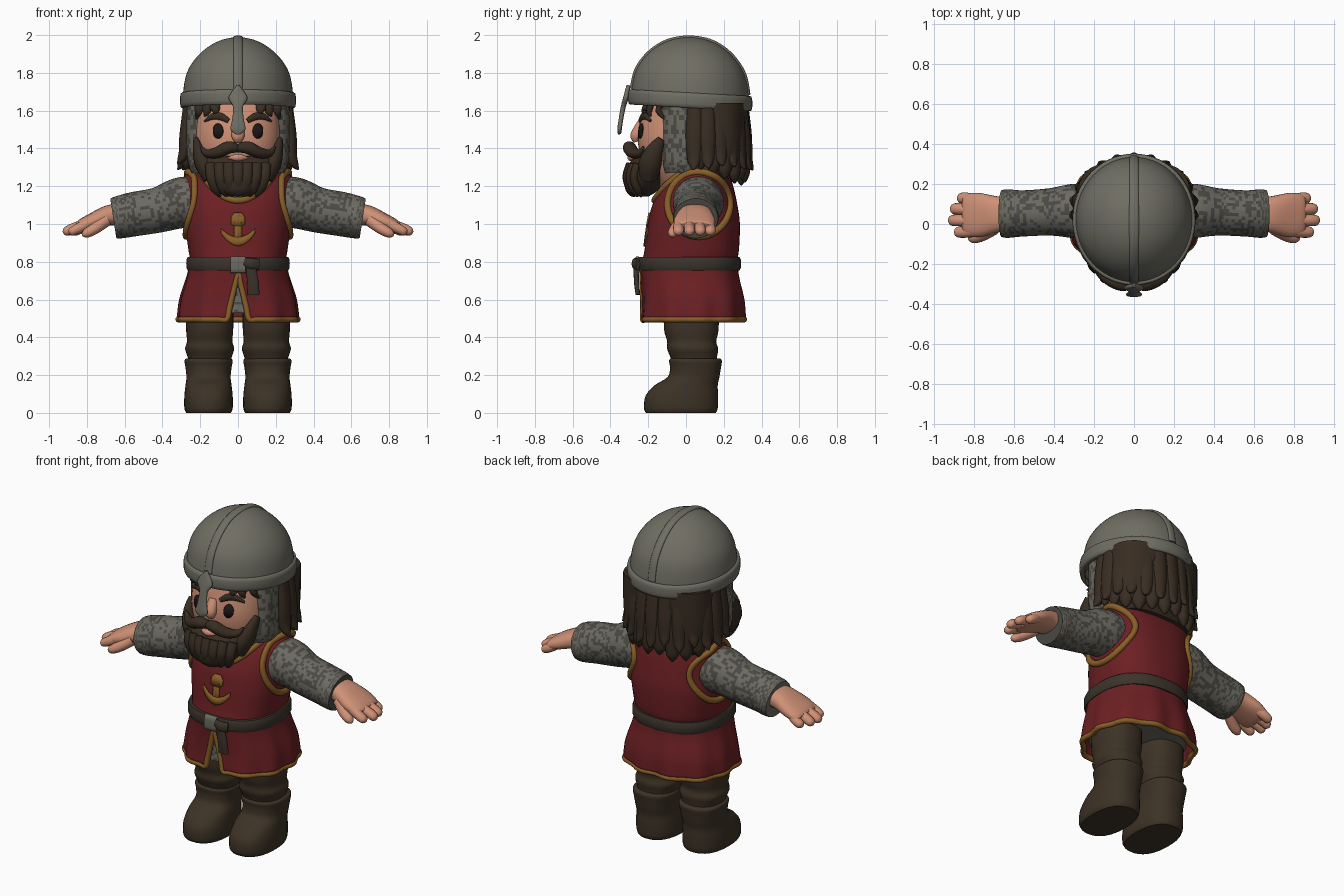
import bpy, bmesh, random
from math import sin, cos, pi, asin
from mathutils import Vector

if "Cube" in bpy.data.objects:
    bpy.data.objects.remove(bpy.data.objects["Cube"], do_unlink=True)
rng = random.Random(4)


def material(name, r, g, b):
    m = bpy.data.materials.new(name)
    m.use_nodes = True
    m.diffuse_color = (r, g, b, 1)
    node = m.node_tree.nodes["Principled BSDF"]
    node.inputs["Base Color"].default_value = (r, g, b, 1)
    node.inputs["Roughness"].default_value = 0.8
    return m


STEEL = material("helmet steel", 0.16, 0.155, 0.125)
MAIL = material("mail grey", 0.15, 0.145, 0.12)
MAIL_DARK = material("mail shadow grey", 0.07, 0.068, 0.056)
SKIN = material("skin", 0.62, 0.28, 0.18)
HAIR = material("dark brown hair", 0.04, 0.026, 0.016)
RED = material("tunic red", 0.15, 0.014, 0.017)
GOLD = material("gold trim", 0.25, 0.115, 0.02)
LEATHER = material("boot leather", 0.046, 0.032, 0.019)
BELT = material("belt leather", 0.045, 0.034, 0.025)
EYE = material("eye dark", 0.012, 0.009, 0.008)


def speckle(c):
    return int(rng.random() < 0.42)


def finish(name, bm, mats, rule=None):
    bmesh.ops.recalc_face_normals(bm, faces=bm.faces)
    if rule:
        for f in bm.faces:
            f.material_index = rule(f.calc_center_median())
    mesh = bpy.data.meshes.new(name)
    bm.to_mesh(mesh)
    bm.free()
    for m in mats:
        mesh.materials.append(m)
    mesh.shade_smooth()
    mesh.set_sharp_from_angle(angle=0.9)
    obj = bpy.data.objects.new(name, mesh)
    bpy.context.collection.objects.link(obj)
    return obj


def smooth_rows(rows, steps, closed=False):
    n, out = len(rows), []
    get = lambda i: rows[i % n] if closed else rows[max(0, min(n - 1, i))]
    for i in range(n if closed else n - 1):
        quad = [get(i + k) for k in (-1, 0, 1, 2)]
        for s in range(steps):
            t = s / steps
            out.append([0.5 * (2 * q + (r - p) * t + (2 * p - 5 * q + 4 * r - w) * t * t
                               + (3 * q - p - 3 * r + w) * t ** 3) for p, q, r, w in zip(*quad)])
    return out if closed else out + [list(rows[-1])]


def sweep(name, rows, mats, sides=14, steps=4, closed=False, ref=(0, 0, 1), along=None, power=2, rule=None):
    """Rows are (x, y, z, half width, half depth), smoothed and skinned."""
    rows = smooth_rows(rows, steps, closed)
    mid = [Vector(r[:3]) for r in rows]
    n, bm, rings, ref = len(rows), bmesh.new(), [], Vector(ref)
    for i, row in enumerate(rows):
        a, b = (i - 1, (i + 1) % n) if closed else (max(i - 1, 0), min(i + 1, n - 1))
        t = Vector(along) if along else (mid[b] - mid[a]).normalized()
        v = (ref - t * ref.dot(t)).normalized()
        u = v.cross(t)
        ring = []
        for k in range(sides):
            c, s = cos(2 * pi * k / sides), sin(2 * pi * k / sides)
            f = (abs(c) ** power + abs(s) ** power) ** (-1 / power)
            ring.append(bm.verts.new(mid[i] + u * c * f * max(row[3], 0.002) + v * s * f * max(row[4], 0.002)))
        rings.append(ring)
    for i in range(n if closed else n - 1):
        p, q = rings[i], rings[(i + 1) % n]
        for k in range(sides):
            j = (k + 1) % sides
            bm.faces.new((p[k], p[j], q[j], q[k]))
    if not closed:
        bm.faces.new(rings[0])
        bm.faces.new(rings[-1])
    return finish(name, bm, mats if isinstance(mats, list) else [mats], rule)


def stack(name, rows, mats, sides=32, power=2.4, **kw):
    """Upright form from (x, y, z, half width, half depth) sections."""
    return sweep(name, rows, mats, sides, ref=(0, 1, 0), along=(0, 0, 1), power=power, **kw)


def section(rows, z):
    for a, b in zip(rows, rows[1:]):
        if z <= b[2]:
            t = max(0, (z - a[2]) / (b[2] - a[2]))
            return [p + (q - p) * t for p, q in zip(a, b)]
    return rows[-1]


def front(rows, x, z, out=0.0):
    r = section(rows, z)
    return r[1] - r[4] * max(0, 1 - abs(x / r[3]) ** 2.4) ** (1 / 2.4) - out


def around(rows, angle, z, out=0.0):
    r = section(rows, z)
    c, s = cos(angle), sin(angle)
    f = (abs(c) ** 2.4 + abs(s) ** 2.4) ** (-1 / 2.4)
    return (c * f * (r[3] + out), r[1] + s * f * (r[4] + out), z)


def plate(name, spans, rows, mat):
    """Thin painted patch from (x, low z, high z) spans laid on a form."""
    bm = bmesh.new()
    cols = [[bm.verts.new((x, front(rows, x, z, 0.005), z)) for z in (lo, (lo + hi) / 2, hi)] for x, lo, hi in spans]
    for p, q in zip(cols, cols[1:]):
        for k in (0, 1):
            bm.faces.new((p[k], q[k], q[k + 1], p[k + 1]))
    mod = finish(name, bm, [mat]).modifiers.new("thickness", "SOLIDIFY")
    mod.thickness, mod.offset = 0.008, 0


# Tunic body, with mail showing inside the neckline
BODY = smooth_rows([(0, .035, .49, .31, .27), (0, .037, .6, .298, .262), (0, .022, .72, .262, .25),
                    (0, .017, .79, .25, .25), (0, .03, .86, .262, .25), (0, .042, 1.0, .28, .243),
                    (0, .047, 1.1, .28, .225), (0, .063, 1.2, .288, .187), (0, .085, 1.26, .278, .14),
                    (0, .09, 1.295, .23, .1)], 6)
neck = lambda x: 1.125 + 3.6 * x * x
stack("tunic_top", [r for r in BODY if r[2] > 0.74], [RED, MAIL], sides=72, steps=2,
      rule=lambda c: int(c.z > neck(c.x) and c.y < 0.2))
xs = [i * 0.04 for i in range(-5, 6)]
sweep("neck_trim", [(x, front(BODY, x, neck(x), .002), neck(x), .014, .018) for x in xs]
      + [(.21, .1, 1.29, .014, .018), (.13, .18, 1.275, .014, .018), (-.13, .18, 1.275, .014, .018),
         (-.21, .1, 1.29, .014, .018)], GOLD, sides=10, closed=True)

# Skirt split at the front, with gold edging and a mail layer beneath
slit = lambda z: max(0.003, 0.06 * (0.745 - z) / 0.255)


def skirt_point(t, z, out=0.0):
    d = asin(slit(z) / section(BODY, z)[3])
    a = -pi / 2 + d + t * (2 * pi - 2 * d)
    return around(BODY, a, z, out + 0.008 * sin(11 * a) * (0.79 - z) / 0.3)


bm = bmesh.new()
grid = [[bm.verts.new(skirt_point(t / 72, .49 + .03 * i)) for t in range(73)] for i in range(11)]
for p, q in zip(grid, grid[1:]):
    for k in range(72):
        bm.faces.new((p[k], p[k + 1], q[k + 1], q[k]))
mod = finish("tunic_skirt", bm, [RED]).modifiers.new("thickness", "SOLIDIFY")
mod.thickness, mod.offset = 0.02, 0
edge = [skirt_point(t / 48, .495) for t in range(49)]
edge += [skirt_point(1, z) for z in (.55, .62, .69)] + [skirt_point(0, z) for z in (.74, .69, .62, .55)]
sweep("skirt_trim", [(*p, .016, .016) for p in edge], GOLD, sides=10, steps=3, closed=True)
stack("mail_skirt", [(0, .03, .53, .27, .235), (0, .03, .62, .265, .232), (0, .02, .76, .23, .225)],
      [MAIL, MAIL_DARK], sides=80, steps=7, rule=speckle)

# Belt, buckle and hanging strap
sweep("belt", [(*around(BODY, k * pi / 18, .79, .008), .016, .036) for k in range(36)], BELT, 12, 2, True, power=4)
sweep("belt_buckle", [(-.04, -.256, .785, .014, .044), (.04, -.256, .785, .014, .044)], MAIL, 16, power=5)
sweep("belt_knot", [(.035, -.262, .8, .014, .022), (.07, -.27, .79, .018, .03), (.11, -.255, .785, .012, .03)], BELT)
sweep("belt_strap", [(.065, -.265, .79, .012, .025), (.078, -.262, .7, .014, .03), (.082, -.255, .625, .012, .032)],
      BELT, ref=(1, 0, 0), power=3)

# Chest emblem
plate("emblem_stem", [(-.02, .9, 1.01), (0, .88, 1.06), (.02, .9, 1.01)], BODY, GOLD)
plate("emblem_head", [(-.038, 1.0, 1.035), (-.02, .99, 1.06), (.02, .99, 1.06), (.038, 1.0, 1.035)], BODY, GOLD)
plate("emblem_arms", [(x * .01, .885 + abs(x) ** 2 * .0008, .93 + abs(x) ** 2 * .0006) for x in range(-9, 10)],
      BODY, GOLD)

# Limbs, one side at a time
for side, s in (("left", 1), ("right", -1)):
    sleeve = [(.2, .065, 1.115, .13, .135), (.3, .065, 1.112, .135, .135), (.42, .06, 1.075, .118, .12),
              (.55, .053, 1.052, .115, .117), (.63, .052, 1.035, .121, .112), (.66, .052, 1.03, .117, .106)]
    sweep(side + "_sleeve", [(s * x, *r) for x, *r in sleeve], [MAIL, MAIL_DARK], 44, 8, rule=speckle)
    hand = [(.62, .05, 1.05, .08, .06), (.69, .048, 1.045, .092, .053), (.77, .045, 1.015, .11, .043),
            (.83, .045, .99, .105, .034), (.85, .045, .982, .09, .024)]
    sweep(side + "_hand", [(s * x, *r) for x, *r in hand], SKIN, 24, power=2.5)
    for k, (y, tip) in enumerate(((.128, .88), (.075, .915), (.018, .925), (-.04, .895))):
        sweep(f"{side}_finger_{k}", [(s * .79, y * .9, 1.005, .028, .03), (s * (tip - .045), y, .975, .029, .027),
              (s * (tip - .012), y, .958, .025, .022), (s * tip, y, .952, .008, .008)], SKIN)
    sweep(side + "_thumb", [(s * .7, -.02, 1.02, .035, .035), (s * .76, -.055, .975, .032, .03),
          (s * .805, -.07, .95, .026, .024), (s * .825, -.072, .942, .008, .008)], SKIN)
    rim = []
    for k in range(24):
        y, z = .068 + .165 * cos(k * pi / 12), 1.105 + .17 * sin(k * pi / 12)
        r = section(BODY, z)
        x = r[3] * max(.35, 1 - abs((y - r[1]) / r[4]) ** 2.4) ** (1 / 2.4)
        rim.append((s * (x + .003), y, z, .019, .017))
    sweep(side + "_armhole_trim", rim, GOLD, 10, 3, True, ref=(1, 0, 0))
    x = s * .15
    stack(side + "_trouser_leg", [(x, .045, .26, .108, .115), (x, .04, .3, .118, .125), (x, .035, .34, .13, .135),
          (x, .03, .38, .12, .13), (x, .028, .45, .125, .145), (x, .028, .62, .125, .145)], LEATHER)
    x = s * .156
    stack(side + "_boot", [(x, -.027, 0, .118, .185), (x, -.027, .025, .128, .195), (x, -.022, .09, .128, .192),
          (x, 0, .145, .122, .168), (x, .04, .19, .117, .137), (x, .05, .24, .122, .135),
          (x, .05, .275, .128, .14), (x, .05, .287, .12, .132)], LEATHER)

# Head and mail side guards
HEAD = smooth_rows([(0, -.02, 1.2, .14, .13), (0, -.03, 1.3, .2, .19), (0, -.025, 1.42, .23, .228),
                    (0, -.02, 1.54, .23, .225), (0, -.01, 1.68, .215, .2)], 6)
stack("head", HEAD, SKIN, sides=48, steps=1)
stack("mail_coif", [(0, .03, 1.27, .245, .15), (0, .03, 1.34, .268, .168), (0, .03, 1.5, .274, .17),
      (0, .03, 1.66, .27, .17)], [MAIL, MAIL_DARK], sides=84, power=4, steps=7, rule=speckle)
sweep("nose", [(0, -.235, 1.54, .025, .02), (0, -.265, 1.47, .035, .03), (0, -.262, 1.435, .02, .015)], SKIN,
      ref=(0, 1, 0))

# Face details, beard and moustache
for side, s in (("left", 1), ("right", -1)):
    plate(side + "_eye", [(s * .105 + .027 * cos(a), 1.492 - .04 * sin(a), 1.492 + .04 * sin(a))
                          for a in [pi * (.04 + .092 * k) for k in range(11)]], HEAD, EYE)
    sweep(side + "_eyebrow", [(s * x, front(HEAD, x, z), z, .012, h) for x, z, h in
          ((.05, 1.545, .012), (.09, 1.568, .02), (.13, 1.57, .018), (.175, 1.545, .006))], HAIR)
    sweep(side + "_moustache", [(0, -.285, 1.4, .028, .022), (s * .05, -.3, 1.405, .035, .034),
          (s * .11, -.28, 1.378, .035, .03), (s * .165, -.245, 1.375, .025, .02),
          (s * .195, -.225, 1.41, .006, .006)], HAIR)
    sweep(side + "_sideburn", [(s * .222, -.13, 1.45, .02, .015), (s * .21, -.165, 1.39, .045, .03),
          (s * .185, -.19, 1.32, .06, .045), (s * .14, -.2, 1.25, .05, .05)], HAIR, ref=(1, 0, 0))
    for k, x in enumerate((.12, .16, .2)):
        sweep(f"{side}_fringe_{k}", [(s * x, front(HEAD, x, 1.64, .005), 1.65, .028, .016),
              (s * x * 1.03, front(HEAD, x, 1.6, .01), 1.6, .024, .016),
              (s * x * 1.1, front(HEAD, x * 1.1, 1.55, .004), 1.55 + .02 * (2 - k), .004, .004)], HAIR, ref=(0, 1, 0))
stack("beard", [(0, -.245, 1.145, .05, .045), (0, -.235, 1.175, .11, .083), (0, -.215, 1.23, .165, .112),
      (0, -.195, 1.29, .192, .122), (0, -.18, 1.335, .196, .11), (0, -.17, 1.36, .185, .09)], HAIR, power=2)
for k in range(-3, 4):
    x = k * .048
    y = -.325 + 1.9 * x * x
    sweep(f"beard_lock_{k + 3}", [(x, y + .03, 1.32, .03, .022), (x * .95, y + .012, 1.25, .032, .024),
          (x * .8, y + .03, 1.185, .027, .022), (x * .65, y + .05, 1.145, .006, .006)], HAIR, ref=(0, 1, 0))
sweep("lower_lip", [(-.05, -.272, 1.35, .008, .005), (0, -.29, 1.352, .02, .02), (.05, -.272, 1.35, .008, .005)], SKIN)

# Hair mass with two layers of pointed locks
stack("hair", [(0, .15, 1.24, .22, .11), (0, .145, 1.32, .262, .155), (0, .14, 1.45, .278, .175),
      (0, .13, 1.64, .28, .19)], HAIR, power=2.8)
for k in range(25):
    a, inner = pi * (k / 24 * 1.08 - .04), k % 2
    size, low = (.96, 1.215) if inner else (1.0, 1.3)
    low += rng.uniform(-.02, .025) + .07 * (1 - sin(a)) * inner
    flare = 1.06 if inner else 1.19
    path = ((1.63, 1.0, .04, .02), (1.47, 1.05, .046, .027), (low + .07, 1.05, .04, .03),
            (low + .025, (1.05 + flare) / 2, .026, .02), (low, flare, .004, .004))
    sweep(f"hair_lock_{k}", [(.272 * size * f * cos(a), .075 + .235 * size * f * sin(a), z, w, d)
          for z, f, w, d in path], HAIR, sides=12, ref=(cos(a), sin(a), 0))

# Helmet dome, rim, ridge and nose guard, tipped slightly back
DOME = [(0, .022, 1.62, .29, .312), (0, .022, 1.7, .29, .31), (0, .022, 1.8, .271, .288), (0, .02, 1.88, .222, .238),
        (0, .018, 1.94, .155, .17), (0, .016, 1.975, .085, .095), (0, .015, 1.99, .012, .012)]
profile = [(0, y - d, z, .01, .024) for _, y, z, _, d in DOME[1:6]] + [(0, .015, 1.988, .01, .026)]
profile += [(0, y + d, z, .01, .024) for _, y, z, _, d in DOME[5:0:-1]]
helmet = [stack("helmet_dome", DOME, STEEL, sides=56, power=2),
          sweep("helmet_rim", [(.293 * cos(k * pi / 20), .022 + .315 * sin(k * pi / 20), 1.655, .014, .04)
                               for k in range(40)], STEEL, 14, 2, True, power=3.5),
          sweep("helmet_ridge", profile, STEEL, ref=(1, 0, 0), steps=6)]
for obj in helmet:
    for v in obj.data.vertices:
        v.co.z -= 0.055 * (v.co.y - .02) * max(0, min(1, (1.99 - v.co.z) / .3))
sweep("nose_guard", [(0, -.305, 1.735, .01, .006), (0, -.318, 1.67, .014, .05), (0, -.332, 1.62, .013, .026),
      (0, -.345, 1.55, .012, .032), (0, -.352, 1.5, .012, .04), (0, -.352, 1.475, .008, .012)], STEEL,
      ref=(1, 0, 0), power=2.5)
